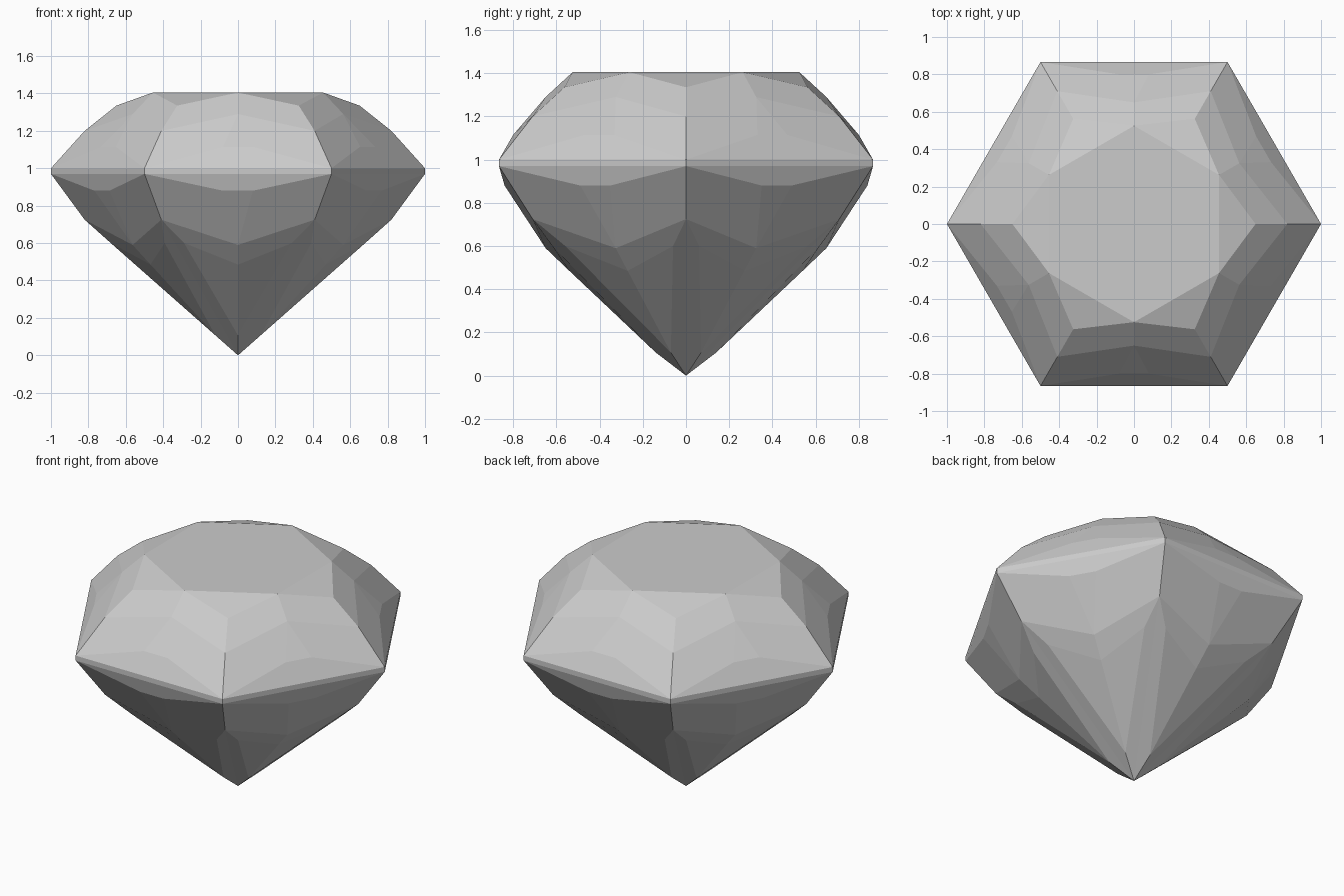
import bpy, bmesh, math
from mathutils import Matrix, Vector

if "Cube" in bpy.data.objects:
    bpy.data.objects.remove(bpy.data.objects["Cube"], do_unlink=True)

HALF = math.radians(30)


def corner(r, z, side=0.0):
    # point on the line through a girdle corner
    return Vector((r, side, z))


def middle(r, z, side=0.0):
    # point on the line through the middle of a girdle side
    return Matrix.Rotation(HALF, 3, "Z") @ Vector((r, -side, z))


APOTHEM = math.cos(HALF)
TOP = 1.405

# Key points of one twelfth of the stone
p = {
    "centre": corner(0, TOP),
    "table_mid": corner(0.525 * APOTHEM, TOP),
    "table": middle(0.525, TOP),
    "star": corner(0.65, 1.335),
    "crown": corner(0.82, 1.2),
    "crown_in": middle(0.65, 1.29),
    "crown_out": middle(0.8, 1.115),
    "crown_side": middle(0.8, 1.115, 0.08),
    "girdle": corner(1, 1),
    "girdle_mid": middle(APOTHEM, 1),
    "belt": corner(1, 0.97),
    "belt_mid": middle(APOTHEM, 0.97),
    "low_out": middle(0.84, 0.88),
    "low_side": middle(0.84, 0.88, 0.08),
    "low_corner": corner(0.82, 0.725),
    "low_in": middle(0.65, 0.59),
    "low_star": middle(0.54, 0.485),
    "kite": corner(0.68, 0.6, 0.06),
    "tip_mid": middle(0.14, 0.107),
    "tip": corner(0, 0),
}

# Facets of that twelfth, from the table down to the tip
facets = [
    "centre table_mid table",
    "table_mid star table",
    "star crown crown_in table",
    "crown girdle crown_side crown_in",
    "crown_in crown_side crown_out",
    "girdle girdle_mid crown_out crown_side",
    "girdle belt belt_mid girdle_mid",
    "belt low_side low_out belt_mid",
    "belt low_corner low_in low_side",
    "low_side low_in low_out",
    "low_corner kite low_star low_in",
    "kite tip_mid low_star",
    "low_corner tip tip_mid kite",
]

# Mirror and turn the twelfth around the axis
bm = bmesh.new()
for turn in range(6):
    for flip in (1, -1):
        mat = Matrix.Rotation(2 * HALF * turn, 3, "Z") @ Matrix.Diagonal((1, flip, 1))
        verts = {name: bm.verts.new(mat @ co) for name, co in p.items()}
        for facet in facets:
            bm.faces.new([verts[name] for name in facet.split()])
bmesh.ops.remove_doubles(bm, verts=bm.verts[:], dist=0.0005)
bmesh.ops.dissolve_limit(bm, angle_limit=math.radians(0.5),
                         verts=bm.verts[:], edges=bm.edges[:])
bmesh.ops.recalc_face_normals(bm, faces=bm.faces[:])

mesh = bpy.data.meshes.new("gemstone")
bm.to_mesh(mesh)
bm.free()
gem = bpy.data.objects.new("gemstone", mesh)
bpy.context.collection.objects.link(gem)

# Plain grey stone
grey = bpy.data.materials.new("light_grey")
grey.use_nodes = True
colour = (0.6, 0.6, 0.6, 1)
grey.diffuse_color = colour
grey.node_tree.nodes["Principled BSDF"].inputs["Base Color"].default_value = colour
mesh.materials.append(grey)
